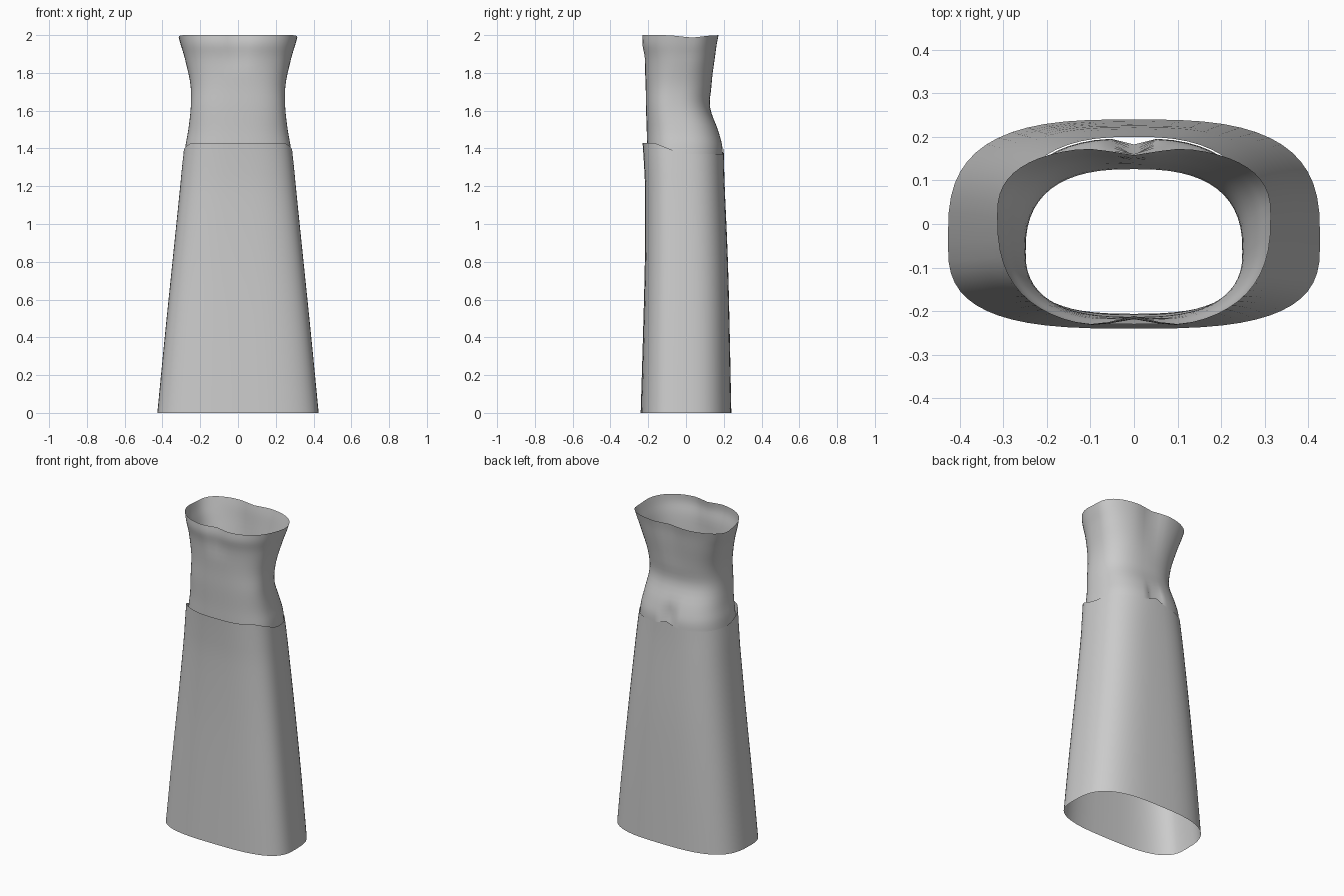
import bpy, bmesh, math

if "Cube" in bpy.data.objects:
    bpy.data.objects.remove(bpy.data.objects["Cube"])

SEG = 56

fabric = bpy.data.materials.new("grey fabric")
fabric.diffuse_color = (0.6, 0.6, 0.6, 1)
fabric.use_nodes = True
fabric.node_tree.nodes["Principled BSDF"].inputs["Base Color"].default_value = fabric.diffuse_color


def ring(w, yf, yb, cy, n):
    """Rounded-box outline whose widest line sits at y = cy."""
    pts = []
    for i in range(SEG):
        a = 2 * math.pi * (i + 0.5) / SEG + math.pi / SEG
        c, s = math.cos(a), math.sin(a)
        x = w * math.copysign(abs(c) ** (2 / n), c)
        d = (yb - cy) if s > 0 else (cy - yf)
        pts.append((x, cy + d * math.copysign(abs(s) ** (2 / n), s)))
    return pts


def bump(v, width):
    return math.exp(-(v / width) ** 2)


def resample(rows, steps):
    """Smooth Catmull-Rom rows between the given sections."""
    out = []
    for i in range(len(rows) - 1):
        p = [rows[max(0, min(len(rows) - 1, i + k))] for k in (-1, 0, 1, 2)]
        for j in range(steps):
            t = j / steps
            out.append([0.5 * (2 * b + (c - a) * t + (2 * a - 5 * b + 4 * c - d) * t ** 2
                               + (3 * b - a - 3 * c + d) * t ** 3)
                        for a, b, c, d in zip(*p)])
    return out + [rows[-1]]


def shell(name, rows, steps, shape):
    """Open tube lofted through rows of (z, half width, front y, back y, centre y, power)."""
    bm = bmesh.new()
    loops = []
    for z, w, yf, yb, cy, n in resample(rows, steps):
        loops.append([bm.verts.new(shape(x, y, z)) for x, y in ring(w, yf, yb, cy, n)])
    for lo, hi in zip(loops, loops[1:]):
        for i in range(SEG):
            k = (i + 1) % SEG
            bm.faces.new((lo[i], lo[k], hi[k], hi[i]))
    me = bpy.data.meshes.new(name)
    bm.to_mesh(me)
    bm.free()
    me.materials.append(fabric)
    ob = bpy.data.objects.new(name, me)
    bpy.context.collection.objects.link(ob)
    for p in me.polygons:
        p.use_smooth = True
    return ob


def skirt_shape(x, y, z):
    # top hem: highest at the front, two shallow dips at the back
    if z > 1.2:
        f = (z - 1.2) / 0.17
        front = max(0, min(1, (-y - 0.02) / 0.15))
        z += f * (0.06 * front + (0.03 * bump(x, 0.05) if y > 0 else 0))
    return x, y, z


def bodice_shape(x, y, z):
    if y > 0.03:
        # seat cleft, hollow lower back and dipped back neckline
        y -= 0.035 * bump(x, 0.028) * bump(z - 1.42, 0.07)
        y -= 0.02 * bump(x, 0.07) * max(0, (z - 1.7) / 0.3)
    elif y < -0.1:
        # small dip between the cups along the front neckline
        y += 0.025 * bump(x, 0.06) * max(0, (z - 1.8) / 0.2)
    if z > 1.9:
        z -= 0.012 * bump(y - 0.03, 0.08) * (z - 1.9) / 0.1
    return x, y, z


# long flared skirt
shell("skirt", [
    (0.00, 0.427, -0.240, 0.240, -0.04, 3.0),
    (0.40, 0.388, -0.228, 0.232, -0.04, 3.0),
    (0.80, 0.347, -0.218, 0.222, -0.04, 2.9),
    (1.15, 0.311, -0.216, 0.207, -0.04, 2.8),
    (1.28, 0.298, -0.222, 0.202, -0.04, 2.7),
    (1.37, 0.288, -0.230, 0.200, -0.04, 2.6)], 3, skirt_shape)

# fitted strapless bodice, its lower edge tucked into the skirt
shell("bodice", [
    (1.355, 0.284, -0.206, 0.197, -0.04, 2.6),
    (1.42, 0.277, -0.207, 0.193, -0.04, 2.6),
    (1.50, 0.263, -0.208, 0.170, -0.05, 2.6),
    (1.62, 0.250, -0.212, 0.127, -0.07, 2.6),
    (1.74, 0.252, -0.214, 0.138, -0.05, 2.6),
    (1.87, 0.280, -0.222, 0.157, -0.01, 2.6),
    (1.95, 0.302, -0.237, 0.168, 0.01, 2.6),
    (2.00, 0.314, -0.236, 0.178, 0.02, 2.6)], 4, bodice_shape)
